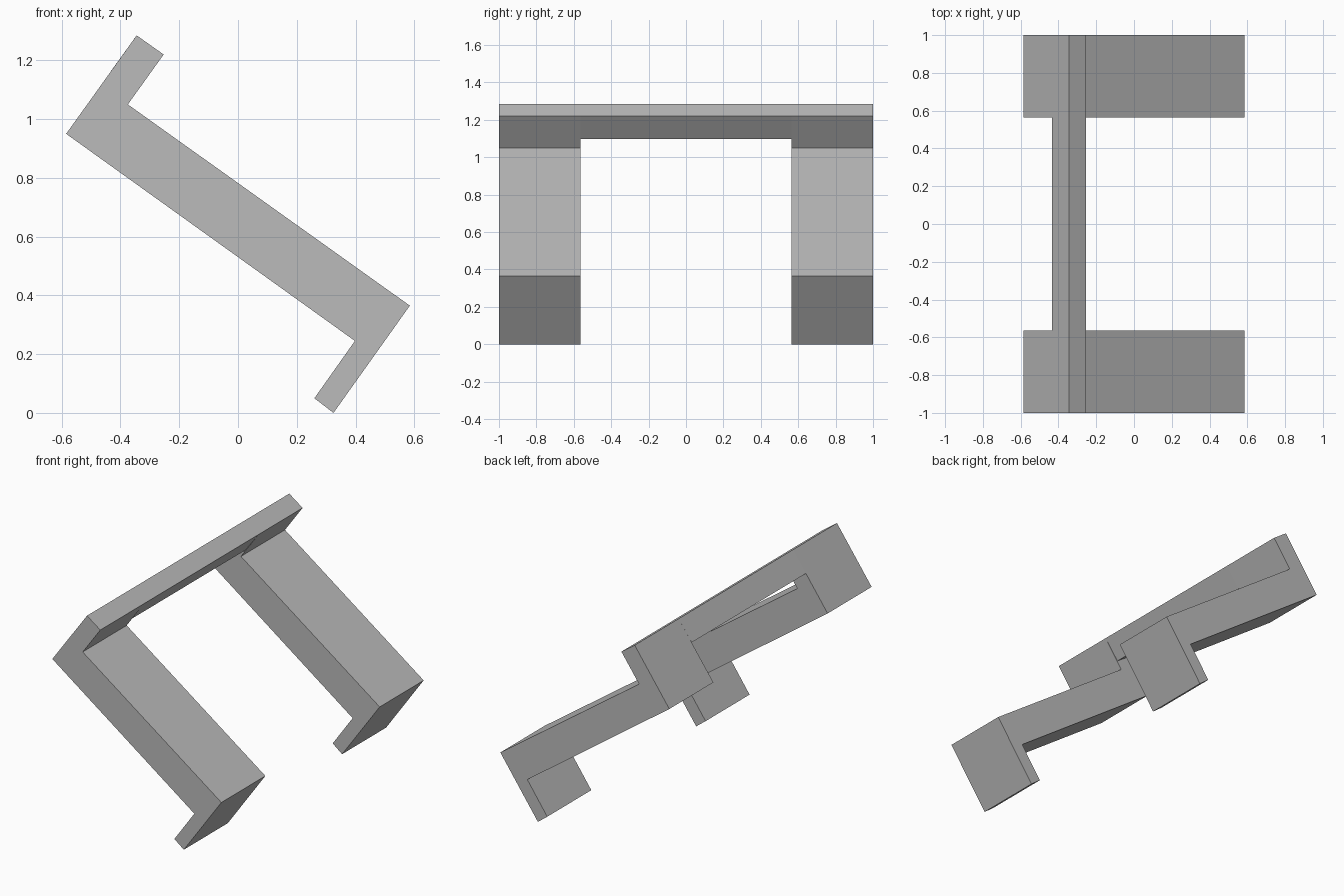
import bpy
import bmesh

cube = bpy.data.objects.get("Cube")
if cube:
    bpy.data.objects.remove(cube, do_unlink=True)

# Single plain grey
grey = bpy.data.materials.new("plain grey")
grey.use_nodes = True
colour = (0.5, 0.5, 0.5, 1)
grey.diffuse_color = colour
grey.node_tree.nodes["Principled BSDF"].inputs["Base Color"].default_value = colour

HALF, INNER = 1.0, 0.565

# Corners shared by the upright lip of the brackets and the crossbar
LIP_OUT, LIP_IN = (-0.345, 1.285), (-0.253, 1.22)
BAR_IN, BAR_OUT = (-0.345, 1.097), (-0.435, 1.16)


def extrude_y(name, profile, y0, y1):
    """Solid prism from an (x, z) outline, running from y0 to y1."""
    bm = bmesh.new()
    face = bm.faces.new([bm.verts.new((x, y0, z)) for x, z in profile])
    result = bmesh.ops.extrude_face_region(bm, geom=[face], use_keep_orig=True)
    moved = [v for v in result["geom"] if isinstance(v, bmesh.types.BMVert)]
    bmesh.ops.translate(bm, verts=moved, vec=(0, y1 - y0, 0))
    bmesh.ops.recalc_face_normals(bm, faces=bm.faces)
    mesh = bpy.data.meshes.new(name)
    bm.to_mesh(mesh)
    bm.free()
    mesh.materials.append(grey)
    obj = bpy.data.objects.new(name, mesh)
    bpy.context.collection.objects.link(obj)
    return obj


# Two slanted brackets, each with an upper lip and a lower foot
bracket = [LIP_OUT, LIP_IN, (-0.375, 1.05), (0.585, 0.365),
           (0.325, 0), (0.26, 0.05), (0.398, 0.245), (-0.585, 0.95)]
extrude_y("front_bracket", bracket, -HALF, -INNER)
extrude_y("back_bracket", bracket, INNER, HALF)

# Crossbar joining the upper lips
extrude_y("crossbar", [LIP_OUT, LIP_IN, BAR_IN, BAR_OUT], -INNER, INNER)
